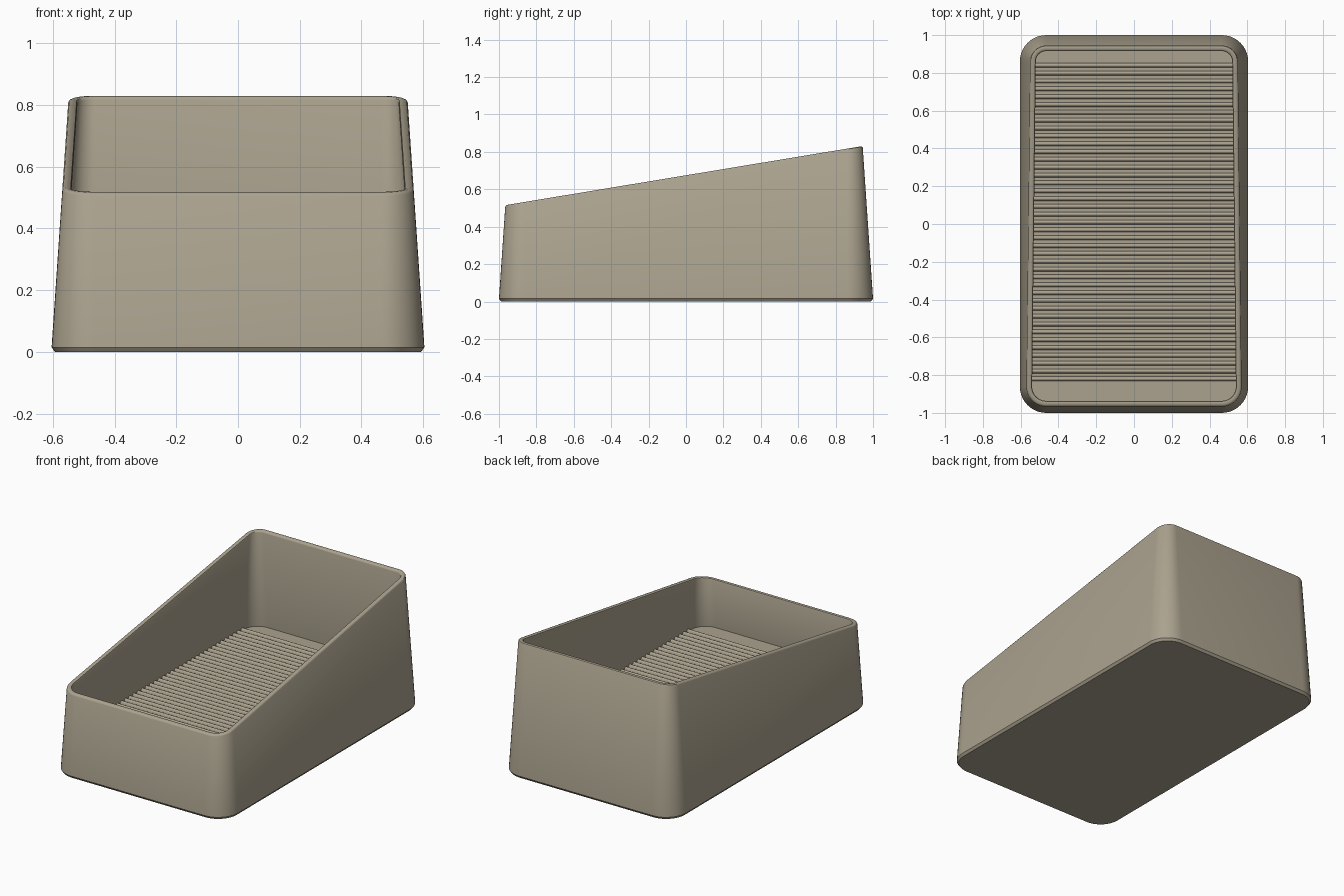
import bpy, bmesh, math

if "Cube" in bpy.data.objects:
    bpy.data.objects.remove(bpy.data.objects["Cube"])

clay = bpy.data.materials.new("warm_taupe")
clay.diffuse_color = (0.41, 0.365, 0.275, 1)
clay.use_nodes = True
clay.node_tree.nodes["Principled BSDF"].inputs["Base Color"].default_value = clay.diffuse_color

HALF_X, HALF_Y, CORNER = 0.605, 1.001, 0.14
TAPER = 0.068        # inward lean of the walls per unit of height
WALL = 0.03
FLOOR_Z = 0.205
SEGMENTS = 10


def rim_height(y):
    return 0.675 + 0.1654 * y


def ring(bm, inset, height):
    """Rounded rectangle loop; height(y) may slope, and the wall taper follows it."""
    verts = []
    for quarter, (sx, sy) in enumerate([(1, 1), (-1, 1), (-1, -1), (1, -1)]):
        for i in range(SEGMENTS + 1):
            a = math.radians(90) * (quarter + i / SEGMENTS)
            z = height(sy * HALF_Y)
            for _ in range(6):
                shrink = inset + TAPER * z
                r = CORNER - shrink
                x = sx * (HALF_X - shrink - r) + r * math.cos(a)
                y = sy * (HALF_Y - shrink - r) + r * math.sin(a)
                z = height(y)
            verts.append(bm.verts.new((x, y, z)))
    return verts


def finish(bm, name, angle):
    bmesh.ops.recalc_face_normals(bm, faces=bm.faces)
    mesh = bpy.data.meshes.new(name)
    bm.to_mesh(mesh)
    bm.free()
    mesh.materials.append(clay)
    obj = bpy.data.objects.new(name, mesh)
    bpy.context.collection.objects.link(obj)
    bpy.ops.object.select_all(action='DESELECT')
    obj.select_set(True)
    bpy.context.view_layer.objects.active = obj
    bpy.ops.object.shade_smooth_by_angle(angle=math.radians(angle))
    return obj


# Tray body: chamfered base, leaning walls, rounded sloping rim, inner walls, floor
bm = bmesh.new()
loops = [ring(bm, 0.012, lambda y: 0.0), ring(bm, 0.0, lambda y: 0.015)]
for inset, drop in [(0, 0.009), (0.003, 0.003), (0.009, 0),
                    (WALL - 0.009, 0), (WALL - 0.003, 0.003), (WALL, 0.009)]:
    loops.append(ring(bm, inset, lambda y, d=drop: rim_height(y) - d))
loops.append(ring(bm, WALL, lambda y: FLOOR_Z))
for low, high in zip(loops, loops[1:]):
    n = len(low)
    for i in range(n):
        j = (i + 1) % n
        bm.faces.new((low[i], low[j], high[j], high[i]))
bm.faces.new(loops[0])
bm.faces.new(loops[-1])
finish(bm, "tray_body", 35)

# Floor ridges: rounded bars running across the tray
ROWS, PITCH, FIRST_Y = 41, 0.0415, -0.82
RIDGE_HALF_X, RIDGE_R, RIDGE_H = 0.565, 0.012, 0.02
bm = bmesh.new()
for row in range(ROWS):
    yc = FIRST_Y + row * PITCH
    ends = []
    for x in (-RIDGE_HALF_X, RIDGE_HALF_X):
        arc = [math.pi * k / 6 for k in range(7)]
        ends.append([bm.verts.new((x, yc + RIDGE_R * math.cos(a),
                                   FLOOR_Z - 0.001 + RIDGE_H * math.sin(a))) for a in arc])
    left, right = ends
    for k in range(7):
        m = (k + 1) % 7
        bm.faces.new((left[k], left[m], right[m], right[k]))
    bm.faces.new(left)
    bm.faces.new(right)
finish(bm, "floor_ridges", 50)
